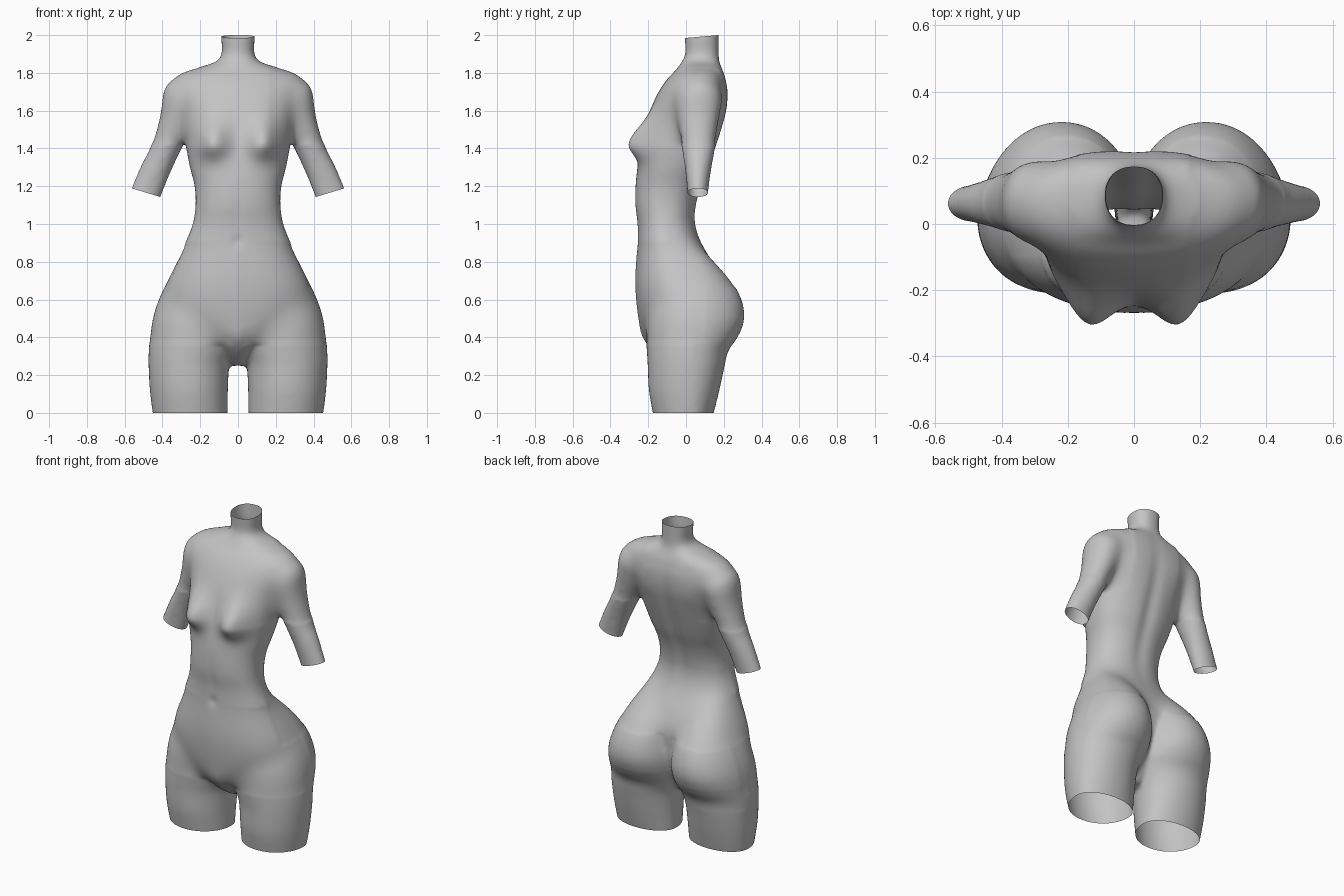
import bpy, bmesh, math
from mathutils import Vector

if "Cube" in bpy.data.objects:
    bpy.data.objects.remove(bpy.data.objects["Cube"])

SIDES = 40
bm = bmesh.new()


def smooth_keys(keys, steps=5):
    """Catmull-Rom interpolation through rows of numbers."""
    out = []
    for i in range(len(keys) - 1):
        a, b, c, d = (keys[max(0, min(len(keys) - 1, i + k))] for k in (-1, 0, 1, 2))
        for s in range(steps):
            t = s / steps
            out.append([0.5 * (2 * q + (r - p) * t + (2 * p - 5 * q + 4 * r - u) * t * t
                               + (3 * q - p - 3 * r + u) * t ** 3)
                        for p, q, r, u in zip(a, b, c, d)])
    out.append(list(keys[-1]))
    return out


def loft(rings):
    """Skin closed rings of points and cap both ends."""
    vs = [[bm.verts.new(p) for p in r] for r in rings]
    faces = []
    for a, b in zip(vs, vs[1:]):
        for i in range(SIDES):
            j = (i + 1) % SIDES
            faces.append(bm.faces.new((a[i], a[j], b[j], b[i])))
    faces.append(bm.faces.new(vs[0]))
    faces.append(bm.faces.new(vs[-1]))
    bmesh.ops.recalc_face_normals(bm, faces=faces)


def spow(v, e):
    return math.copysign(abs(v) ** e, v)


def section(z, x0, x1, front, back, cy, e):
    """Flat superellipse ring with separate front and back depth."""
    pts = []
    for i in range(SIDES):
        a = 2 * math.pi * i / SIDES
        c, s = spow(math.cos(a), e), spow(math.sin(a), e)
        y = cy + s * ((back - cy) if s > 0 else (cy - front))
        pts.append(Vector(((x0 + x1) / 2 + c * (x1 - x0) / 2, y, z)))
    return pts


# Trunk and neck: z, half width, front y, back y, y of widest point
trunk = [
    (.25, .05, -.07, .03, -.01), (.32, .10, -.165, .08, -.02), (.40, .20, -.23, .13, -.01),
    (.50, .35, -.252, .17, 0), (.60, .40, -.264, .18, 0), (.70, .378, -.269, .18, -.02),
    (.80, .328, -.264, .14, -.05), (.90, .28, -.257, .083, -.09), (1.0, .24, -.258, .05, -.11),
    (1.1, .225, -.27, .057, -.11), (1.2, .23, -.268, .085, -.09), (1.3, .255, -.257, .125, -.06),
    (1.42, .278, -.235, .165, -.02), (1.5, .29, -.218, .19, .0), (1.6, .31, -.19, .215, .03),
    (1.7, .35, -.145, .222, .06), (1.77, .345, -.097, .21, .07), (1.805, .295, -.063, .199, .08),
    (1.83, .205, -.043, .189, .08), (1.86, .117, -.022, .178, .08), (1.90, .087, -.004, .174, .085),
    (1.97, .088, -.006, .174, .085), (2.06, .092, -.01, .175, .085)]
loft([section(z, -w, w, f, b, cy, .88) for z, w, f, b, cy in smooth_keys(trunk)])

# Thighs with buttocks: z, inner x, outer x, front y, back y
thigh = [
    (-.06, .058, .44, -.165, .13), (0, .055, .452, -.176, .147), (.12, .053, .467, -.197, .177),
    (.25, .045, .474, -.203, .205), (.33, .015, .473, -.208, .225), (.40, -.01, .468, -.212, .275),
    (.50, -.015, .455, -.21, .309), (.60, 0, .423, -.18, .294), (.70, .02, .375, -.13, .24),
    (.80, .05, .32, -.10, .153), (.90, .08, .25, -.08, .06)]
for side in (1, -1):
    rings = [section(z, a, b, f, k, .02, .97) for z, a, b, f, k in smooth_keys(thigh)]
    loft([[Vector((p.x * side, p.y, p.z)) for p in r] for r in rings])

# Upper arms: centre x, centre y, centre z, half width, half depth
arm = [
    (.20, .07, 1.725, .09, .09), (.26, .068, 1.71, .122, .12), (.30, .066, 1.655, .108, .13),
    (.327, .065, 1.55, .092, .114), (.388, .066, 1.39, .077, .086), (.44, .064, 1.28, .079, .068),
    (.487, .062, 1.165, .081, .055), (.52, .062, 1.075, .081, .053)]
for side in (1, -1):
    rings = []
    for x, y, z, w, d in smooth_keys(arm):
        ring = []
        for i in range(SIDES):
            a = 2 * math.pi * i / SIDES
            u = math.cos(a) * w
            ring.append(Vector((side * (x + .94 * u), y + math.sin(a) * d, z + .34 * u)))
        rings.append(ring)
    loft(rings)

# Fuse all parts into one smooth skin
mesh = bpy.data.meshes.new("torso_parts")
bm.to_mesh(mesh)
bm.free()
body = bpy.data.objects.new("torso", mesh)
bpy.context.collection.objects.link(body)
fuse = body.modifiers.new("fuse", 'REMESH')
fuse.mode = 'VOXEL'
fuse.voxel_size = .012
relax = body.modifiers.new("relax", 'SMOOTH')
relax.factor = .5
relax.iterations = 12
bpy.context.view_layer.update()
skin = bpy.data.meshes.new_from_object(body.evaluated_get(bpy.context.evaluated_depsgraph_get()))
body.modifiers.clear()
body.data = skin
skin.name = "torso"
bm = bmesh.new()
bm.from_mesh(skin)


def blend(times, inside):
    """Melt the joins between parts inside one region."""
    vs = [v for v in bm.verts if inside(*v.co)]
    for _ in range(times):
        bmesh.ops.smooth_vert(bm, verts=vs, factor=.5, use_axis_x=True, use_axis_y=True, use_axis_z=True)


blend(45, lambda x, y, z: abs(x) > .17 and 1.42 < z < 1.83)             # shoulders
blend(60, lambda x, y, z: y < .1 and .36 < z < .9 and abs(x) > .02)     # groin and hips
blend(50, lambda x, y, z: y > -.1 and .66 < z < 1.05)                   # small of the back
blend(15, lambda x, y, z: y > .05 and .28 < z < .42 and abs(x) > .06)   # seat fold
bm.normal_update()


def bell(v, s):
    return math.exp(-(v / s) ** 2)


# Breasts and soft anatomical grooves
for v in bm.verts:
    x, y, z = v.co
    ax = abs(x)
    if v.normal.y > 0:
        w = min(1, v.normal.y * 2)
        v.co.y -= w * .014 * bell(x, .045) * bell(z - 1.35, .33)            # spine
        v.co.y += w * .007 * bell(ax - .17, .08) * bell(z - 1.6, .1)        # shoulder blades
    elif ax < .3:
        w = min(1, -v.normal.y * 2)
        rise = bell(z - 1.425, .12 if z > 1.425 else .08)
        v.co.y -= w * .088 * bell(ax - .138, .085) * rise                   # breasts
        v.co.y += w * .008 * bell(x, .025) * bell(z - .91, .03)             # navel
        v.co.y += w * .004 * bell(x, .03) * bell(z - 1.05, .12)             # midline


def cut(point, normal, keep=lambda c: True):
    """Trim the skin at a plane, leaving an open end."""
    faces = [f for f in bm.faces if keep(f.calc_center_median())]
    geom = list({e for f in faces for e in list(f.verts) + list(f.edges)}) + faces
    bmesh.ops.bisect_plane(bm, geom=geom, plane_co=point, plane_no=normal, clear_outer=True)


cut((0, 0, 0), (0, 0, -1))
cut((0, .17, 2), (0, -.088, 1))
for side in (1, -1):
    cut((side * .487, .06, 1.166), (side * .29, 0, -.957),
        lambda c: c.x * side > .33 and .95 < c.z < 1.35)
bm.to_mesh(skin)
bm.free()

# Plain grey finish, smooth shaded
grey = bpy.data.materials.new("plain_grey")
grey.diffuse_color = (.55, .55, .55, 1)
grey.use_nodes = True
grey.node_tree.nodes["Principled BSDF"].inputs["Base Color"].default_value = grey.diffuse_color
skin.materials.clear()
skin.materials.append(grey)
for p in skin.polygons:
    p.use_smooth = True
    p.material_index = 0
